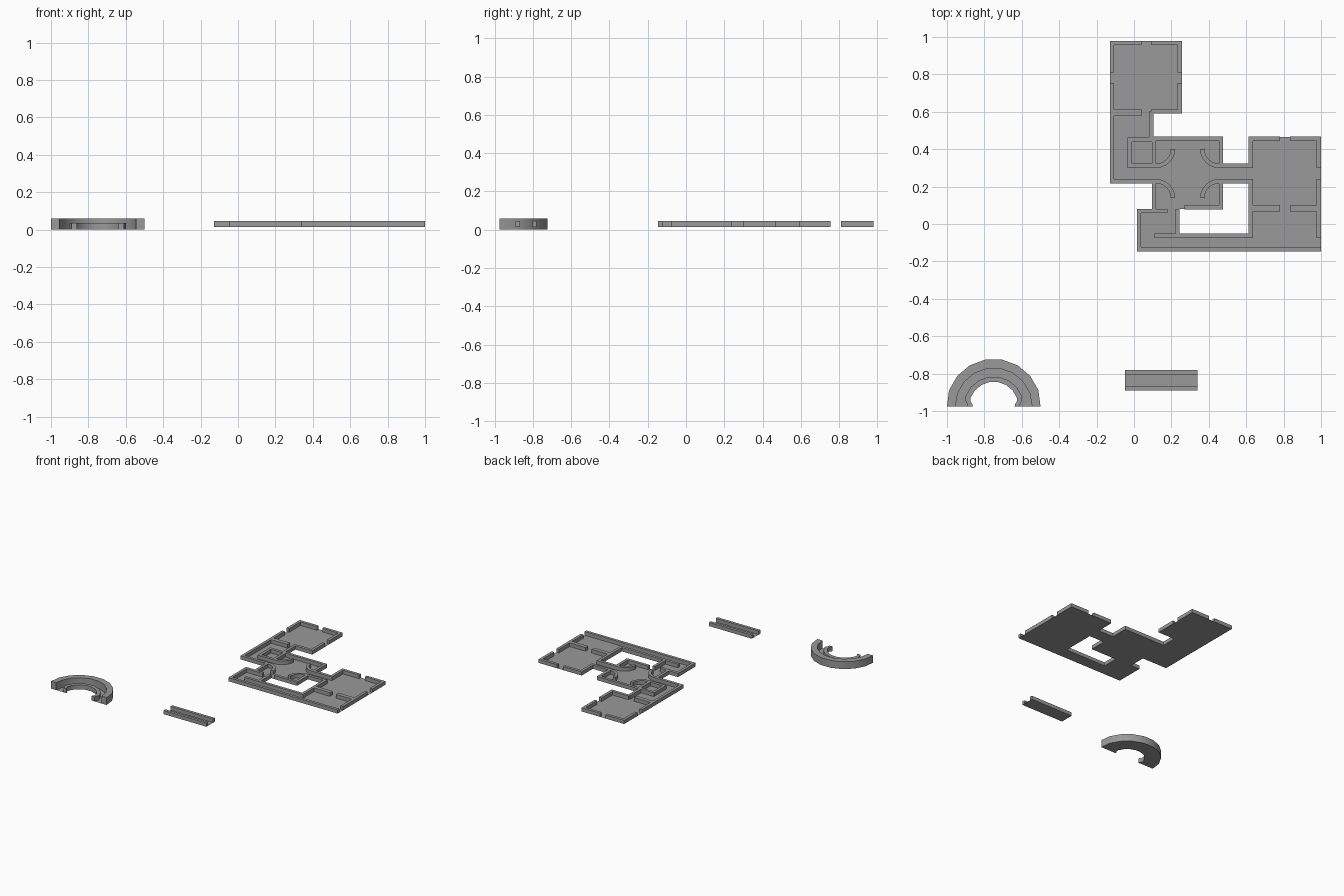
import bpy, bmesh
from math import sin, cos, radians
from mathutils import Vector

if "Cube" in bpy.data.objects:
    bpy.data.objects.remove(bpy.data.objects["Cube"])

Z0, Z1, T = 0.015, 0.045, 0.023
GREY = bpy.data.materials.new("dark_grey")
GREY.diffuse_color = (.32, .32, .32, 1)
GREY.use_nodes = True
GREY.node_tree.nodes["Principled BSDF"].inputs["Base Color"].default_value = GREY.diffuse_color


def finish(bm, name):
    bmesh.ops.recalc_face_normals(bm, faces=bm.faces)
    me = bpy.data.meshes.new(name)
    bm.to_mesh(me)
    bm.free()
    me.materials.append(GREY)
    ob = bpy.data.objects.new(name, me)
    bpy.context.collection.objects.link(ob)
    return ob


def smooth(ob):
    bpy.ops.object.select_all(action='DESELECT')
    ob.select_set(True)
    bpy.context.view_layer.objects.active = ob
    bpy.ops.object.shade_smooth_by_angle(angle=radians(35))


def prism(bm, left, right, z0, z1):
    """Solid band between two edge lines."""
    rings = [[bm.verts.new((p[0], p[1], z)) for p, z in
              ((a, z0), (b, z0), (b, z1), (a, z1))] for a, b in zip(left, right)]
    for r, s in zip(rings, rings[1:]):
        for i in range(4):
            j = (i + 1) % 4
            bm.faces.new((r[i], r[j], s[j], s[i]))
    bm.faces.new(rings[0])
    bm.faces.new(rings[-1])


def wall(bm, path, t=T):
    """Mitred wall along a centreline."""
    pts = [Vector(p) for p in path]
    left, right = [], []
    for i, p in enumerate(pts):
        a = (p - pts[i - 1]).normalized() if i else None
        b = (pts[i + 1] - p).normalized() if i < len(pts) - 1 else None
        a, b = a or b, b or a
        na, nb = Vector((-a.y, a.x)), Vector((-b.y, b.x))
        m = (na + nb).normalized()
        off = m * (t / 2 / m.dot(na))
        left.append(p + off)
        right.append(p - off)
    prism(bm, left, right, Z0, Z1)


def arc(cx, cy, r, a0, a1, n=6):
    return [(cx + r * cos(radians(a0 + (a1 - a0) * i / n)),
             cy + r * sin(radians(a0 + (a1 - a0) * i / n))) for i in range(n + 1)]


def walls(name, paths, t=T):
    bm = bmesh.new()
    for p in paths:
        wall(bm, p, t)
    smooth(finish(bm, name))


def floor(name, rects):
    bm = bmesh.new()
    for x0, y0, x1, y1 in rects:
        bm.faces.new([bm.verts.new((x, y, Z0)) for x, y in
                      ((x0, y0), (x1, y0), (x1, y1), (x0, y1))])
    finish(bm, name)


# floor of all rooms, a thin sheet
floor("floor", [
    (-.129, .59, .256, .979), (-.129, .218, .1, .59),
    (.1, .08, .476, .466), (.476, .219, .614, .321),
    (.614, -.146, 1, .466), (.016, -.146, .244, .08),
    (.244, -.146, .614, -.05)])

# north room
walls("north_room_walls", [
    [(.04, .968), (-.118, .968), (-.118, .81)],
    [(.09, .968), (.244, .968), (.244, .81)],
    [(.244, .754), (.244, .602), (.09, .602)]])
walls("north_room_threshold", [[(-.118, .594), (.04, .594)]], .034)

# bent passage leading into the rounded middle room
walls("passage_walls", [
    [(-.118, .754), (-.118, .229)] + arc(.118, .139, .09, 90, 0),
    [(.093, .602), (.093, .45), (-.022, .45), (-.022, .311)] + arc(.118, .401, .09, -90, 0)])
walls("middle_room_walls", [
    [(.107, .31), (.107, .455), (.465, .455), (.465, .31)],
    [(.465, .23), (.465, .09), (.27, .09)],
    [(.107, .23), (.107, .075)]])

# south west room and long corridor
walls("south_room_walls", [
    [(.18, .069), (.027, .069), (.027, -.135), (1, -.135)],
    [(.233, .08), (.233, -.064)]])

# east room, joined to the middle room by a short link
walls("east_room_walls", [
    arc(.455, .401, .09, 180, 270) + [(.625, .311), (.625, .455), (.78, .455)],
    arc(.455, .139, .09, 180, 90) + [(.625, .229), (.625, -.063), (.11, -.063)],
    [(.834, .455), (.9885, .455), (.9885, .30)],
    [(.9885, .24), (.9885, -.075)]])
walls("east_room_divider", [[(.625, .085), (.78, .085)], [(.834, .085), (.988, .085)]], .034)

# loose straight corridor piece
floor("straight_piece_floor", [(-.047, -.89, .339, -.781)])
walls("straight_piece_walls", [[(-.047, y), (.339, y)] for y in (-.879, -.792)])

# loose half ring piece: tall outer wall, low inner wall with turned-in ends
CX, CY = -.75, -.975


def polar(r, a):
    return (CX + r * cos(radians(a)), CY + r * sin(radians(a)))


ring = [20 * i for i in range(10)]
bm = bmesh.new()
prism(bm, [polar(.254 if 0 < a < 180 else .25, a) for a in ring],
      [polar(.205, a) for a in ring], 0, .06)
smooth(finish(bm, "curve_outer_wall"))

# the inner wall bends in slightly at both ends
bend = {0: -.02, 6: -.017, 12: -.005, 168: -.005, 174: -.017, 180: -.02}
fine = sorted(set(ring) | set(bend))
bm = bmesh.new()
prism(bm, [polar(.16 + bend.get(a, 0), a) for a in fine],
      [polar(.132 + bend.get(a, 0), a) for a in fine], 0, .036)
smooth(finish(bm, "curve_inner_wall"))

bm = bmesh.new()
rows = [[bm.verts.new((*polar(r, a), 0)) for r in (.135, .21)] for a in ring]
for p, q in zip(rows, rows[1:]):
    bm.faces.new((p[0], p[1], q[1], q[0]))
finish(bm, "curve_floor")
